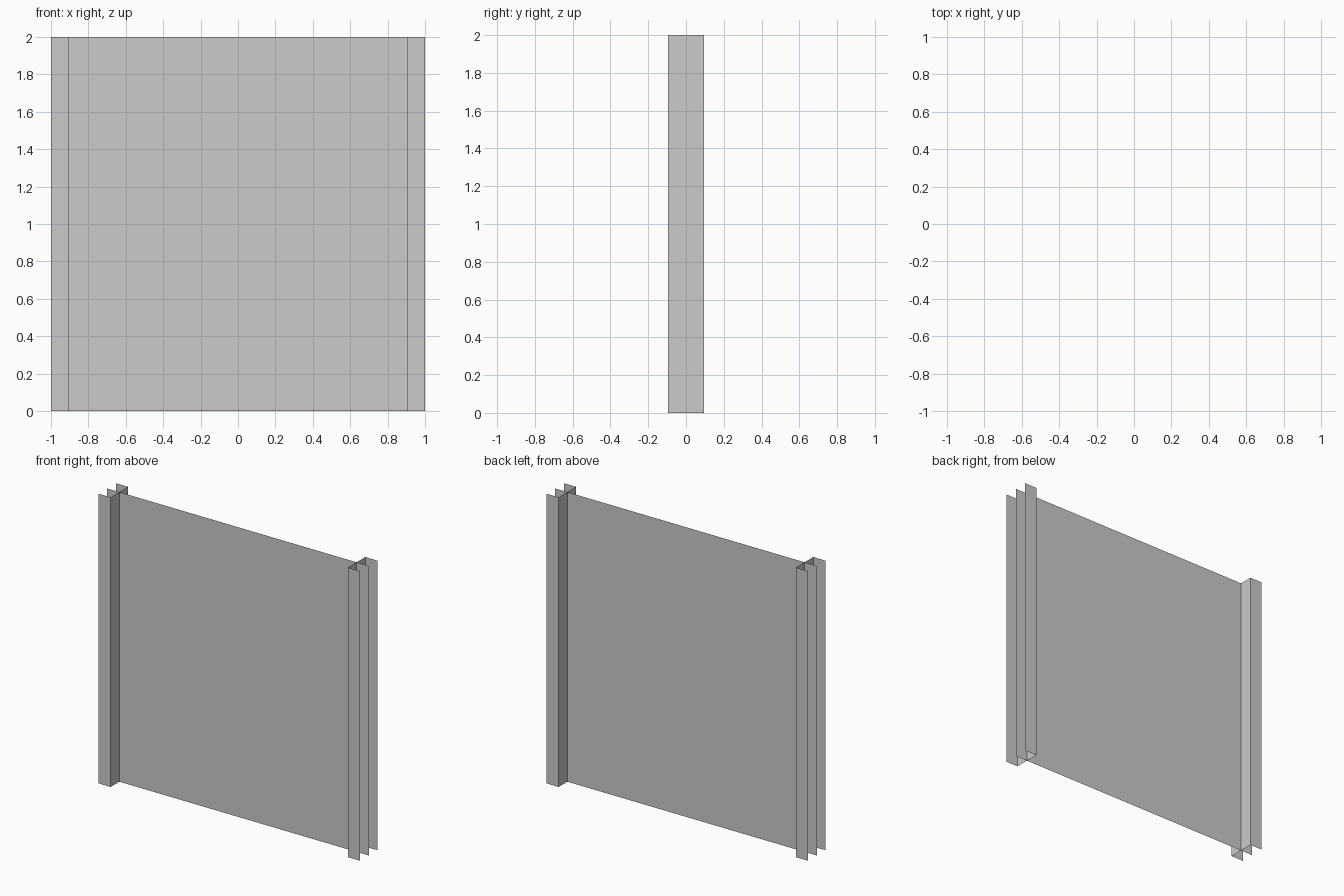
import bpy
import bmesh

if "Cube" in bpy.data.objects:
    bpy.data.objects.remove(bpy.data.objects["Cube"])

HALF_WIDTH = 1.0    # outer end of panel and flanges
WEB_X = 0.906       # position of the cross webs
HALF_DEPTH = 0.095  # front and back flange distance from the panel
HEIGHT = 2.0


def sheet(name, path):
    """Extrude a plan-view (x, y) polyline upward into a thin sheet."""
    bm = bmesh.new()
    verts = [bm.verts.new((x, y, 0)) for x, y in path]
    edges = [bm.edges.new(pair) for pair in zip(verts, verts[1:])]
    result = bmesh.ops.extrude_edge_only(bm, edges=edges)
    top = [v for v in result["geom"] if isinstance(v, bmesh.types.BMVert)]
    bmesh.ops.translate(bm, verts=top, vec=(0, 0, HEIGHT))
    mesh = bpy.data.meshes.new(name)
    bm.to_mesh(mesh)
    bm.free()
    obj = bpy.data.objects.new(name, mesh)
    bpy.context.collection.objects.link(obj)
    return obj


# Wall panel running the full width, through both end channels
sheet("wall_panel", [(-HALF_WIDTH, 0), (-WEB_X, 0), (WEB_X, 0), (HALF_WIDTH, 0)])

# End channels: a cross web with flanges turned outward, open at the ends
for side, label in ((-1, "left"), (1, "right")):
    sheet(label + "_end_channel", [
        (side * HALF_WIDTH, -HALF_DEPTH),
        (side * WEB_X, -HALF_DEPTH),
        (side * WEB_X, 0),
        (side * WEB_X, HALF_DEPTH),
        (side * HALF_WIDTH, HALF_DEPTH),
    ])
